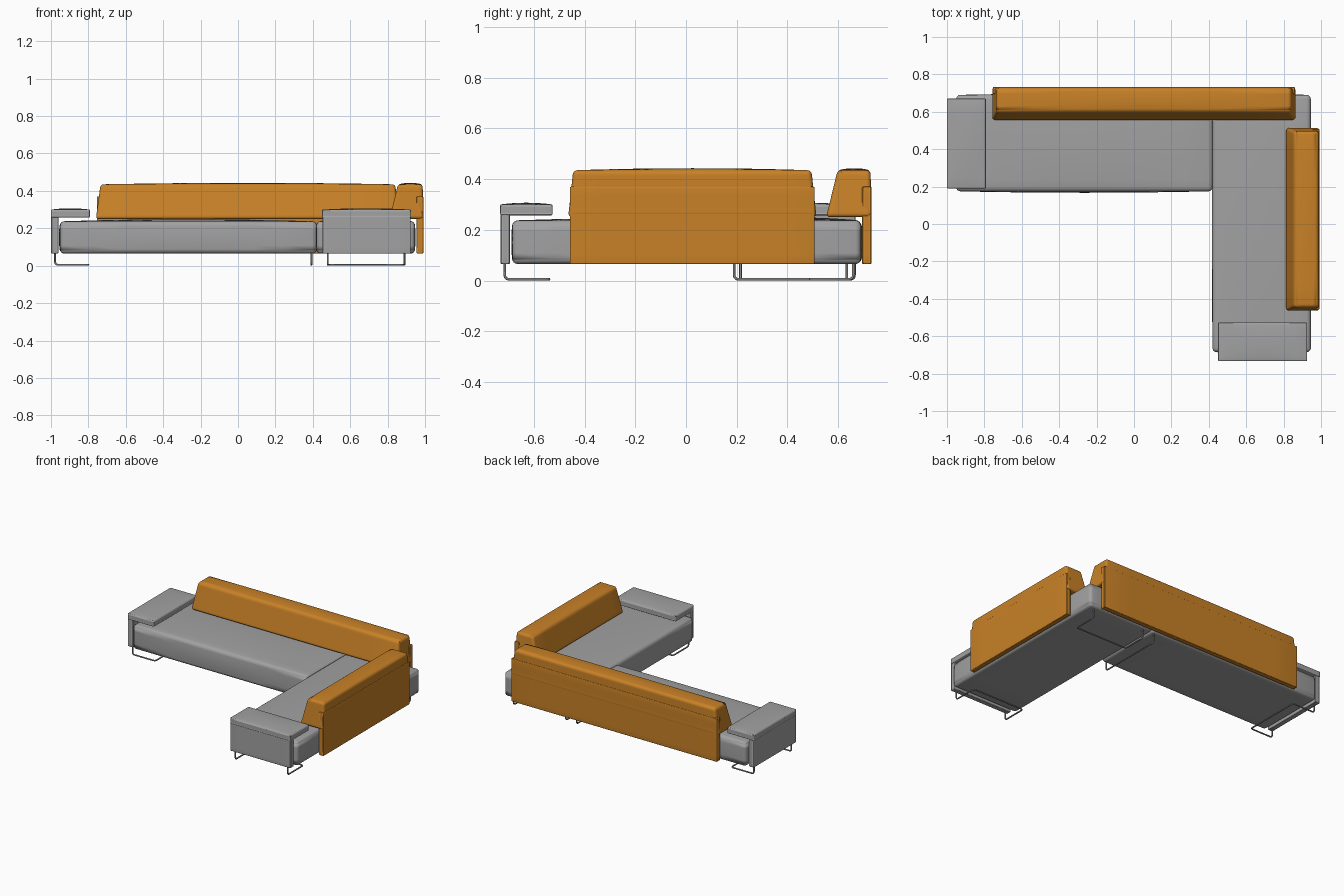
import bpy, bmesh
from mathutils import Vector

cube = bpy.data.objects.get("Cube")
if cube:
    bpy.data.objects.remove(cube)


def material(name, rgb):
    m = bpy.data.materials.new(name)
    m.use_nodes = True
    m.diffuse_color = (*rgb, 1)
    m.node_tree.nodes["Principled BSDF"].inputs["Base Color"].default_value = (*rgb, 1)
    return m


GREY = material("grey fabric", (0.36, 0.36, 0.36))
ORANGE = material("orange fabric", (0.58, 0.22, 0.02))
STEEL = material("steel", (0.25, 0.25, 0.25))


def soft_box(name, low, high, mat, bevel, crown=0, taper=(0, 0, 0, 0), bulge=0):
    """Rounded box; taper insets the top at -x, +x, -y, +y; bulge swells the sides."""
    low, high = Vector(low), Vector(high)
    mid, half = (low + high) / 2, (high - low) / 2
    bm = bmesh.new()
    bmesh.ops.create_cube(bm, size=2)
    bmesh.ops.subdivide_edges(bm, edges=bm.edges[:], cuts=7, use_grid_fill=True)
    for v in bm.verts:
        u, w, t = v.co
        up = (t + 1) / 2
        p = mid + Vector((u * half.x, w * half.y, t * half.z))
        p.x += up * (taper[0] * (1 - u) - taper[1] * (1 + u)) / 2
        p.y += up * (taper[2] * (1 - w) - taper[3] * (1 + w)) / 2
        p.x += bulge * u * (1 - w * w) * (1 - t * t)
        p.y += bulge * w * (1 - u * u) * (1 - t * t)
        p.z += crown * up * (1 - u * u) * (1 - w * w)
        v.co = p
    mesh = bpy.data.meshes.new(name)
    bm.to_mesh(mesh)
    bm.free()
    mesh.materials.append(mat)
    ob = bpy.data.objects.new(name, mesh)
    bpy.context.collection.objects.link(ob)
    mod = ob.modifiers.new("soft edges", "BEVEL")
    mod.width = bevel
    mod.segments = 4
    mod.limit_method = "ANGLE"
    mod.angle_limit = 0.8
    bpy.ops.object.select_all(action="DESELECT")
    ob.select_set(True)
    bpy.context.view_layer.objects.active = ob
    bpy.ops.object.shade_smooth()
    return ob


def rod(name, corners, radius=0.005, fillet=0.018):
    """Bent round bar through the corners, with rounded bends."""
    pts = [Vector(c) for c in corners]
    path = [pts[0]]
    for a, b, c in zip(pts, pts[1:], pts[2:]):
        start = b + (a - b).normalized() * fillet
        end = b + (c - b).normalized() * fillet
        for i in range(6):
            t = i / 5
            path.append(start * (1 - t) ** 2 + b * 2 * t * (1 - t) + end * t * t)
    path.append(pts[-1])
    curve = bpy.data.curves.new(name, "CURVE")
    curve.dimensions = "3D"
    curve.bevel_depth = radius
    curve.bevel_resolution = 2
    curve.use_fill_caps = True
    spline = curve.splines.new("POLY")
    spline.points.add(len(path) - 1)
    for sp, p in zip(spline.points, path):
        sp.co = (*p, 1)
    curve.materials.append(STEEL)
    bpy.context.collection.objects.link(bpy.data.objects.new(name, curve))


BASE = 0.065

# Seats
soft_box("long_seat", (-0.95, 0.175, BASE), (0.42, 0.69, 0.237), GREY, 0.022, 0.012, bulge=0.008)
soft_box("short_seat", (0.42, -0.685, BASE), (0.945, 0.69, 0.237), GREY, 0.022, 0.012, bulge=0.004)

# Backrests: a wedge cushion on the seat and a panel hanging behind it
soft_box("long_back_cushion", (-0.76, 0.553, 0.25), (0.865, 0.733, 0.435), ORANGE, 0.028,
         0.008, (0.025, 0.025, 0.045, 0.005))
soft_box("long_back_panel", (-0.755, 0.695, BASE), (0.86, 0.732, 0.37), ORANGE, 0.012)
soft_box("side_back_cushion", (0.81, -0.465, 0.25), (0.992, 0.515, 0.435), ORANGE, 0.028,
         0.008, (0.045, 0.005, 0.02, 0.02))
soft_box("side_back_panel", (0.955, -0.458, BASE), (0.991, 0.507, 0.37), ORANGE, 0.012)

# Armrests: a flat top slab and an outer panel
soft_box("left_arm_top", (-1.0, 0.19, 0.257), (-0.792, 0.67, 0.3), GREY, 0.016, 0.007)
soft_box("left_arm_panel", (-0.999, 0.192, BASE), (-0.96, 0.668, 0.285), GREY, 0.012)
soft_box("front_arm_top", (0.45, -0.733, 0.257), (0.925, -0.527, 0.3), GREY, 0.016, 0.007)
soft_box("front_arm_panel", (0.452, -0.732, BASE), (0.923, -0.695, 0.285), GREY, 0.012)

# Sled legs
TOP, FLOOR = 0.09, 0.005


def sled_y(name, x0, x1, y_post, y_bar):
    rod(name, [(x0, y_post, TOP), (x0, y_post, FLOOR), (x0, y_bar, FLOOR),
               (x1, y_bar, FLOOR), (x1, y_post, FLOOR), (x1, y_post, TOP)])


sled_y("front_leg", 0.48, 0.89, -0.715, -0.54)
sled_y("corner_leg", 0.48, 0.89, 0.66, 0.49)
rod("left_leg", [(-0.978, 0.215, TOP), (-0.978, 0.215, FLOOR), (-0.8, 0.215, FLOOR),
                 (-0.8, 0.635, FLOOR), (-0.978, 0.635, FLOOR), (-0.978, 0.635, TOP)])
rod("middle_leg", [(0.392, 0.19, TOP), (0.392, 0.19, FLOOR),
                   (0.392, 0.665, FLOOR), (0.392, 0.665, TOP)])
